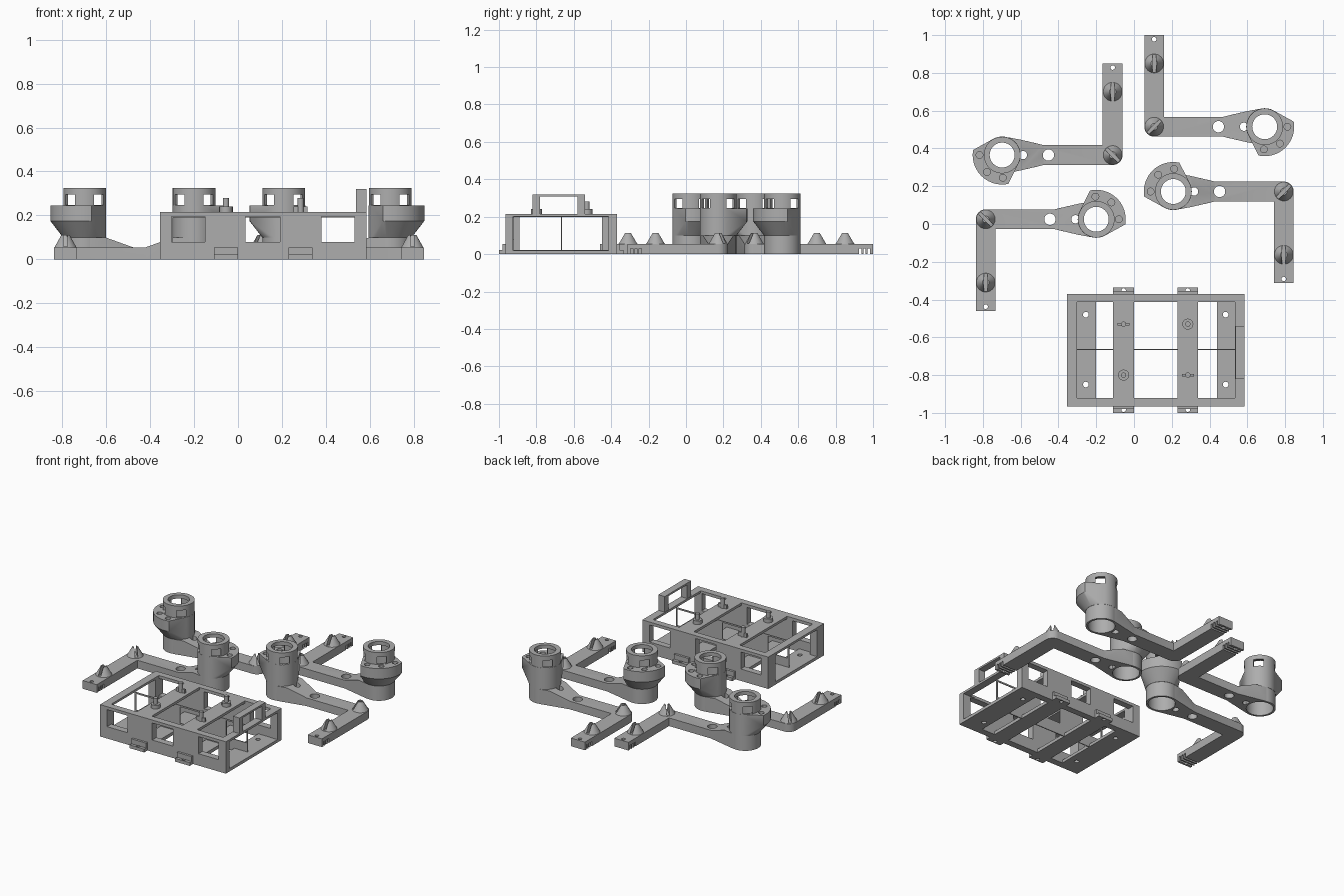
import bpy, bmesh, math
from mathutils import Matrix, Vector

if "Cube" in bpy.data.objects:
    bpy.data.objects.remove(bpy.data.objects["Cube"])

grey = bpy.data.materials.new("plain grey")
grey.diffuse_color = (0.42, 0.42, 0.42, 1)
grey.use_nodes = True
grey.node_tree.nodes["Principled BSDF"].inputs["Base Color"].default_value = grey.diffuse_color


def make(name, bm):
    bmesh.ops.recalc_face_normals(bm, faces=bm.faces)
    me = bpy.data.meshes.new(name)
    bm.to_mesh(me)
    bm.free()
    me.materials.append(grey)
    ob = bpy.data.objects.new(name, me)
    bpy.context.collection.objects.link(ob)
    return ob


def add_box(bm, x0, x1, y0, y1, z0, z1, turn=0, at=(0, 0)):
    m = (Matrix.Translation((*at, 0)) @ Matrix.Rotation(turn, 4, 'Z')
         @ Matrix.Translation(((x0 + x1) / 2, (y0 + y1) / 2, (z0 + z1) / 2))
         @ Matrix.Diagonal((x1 - x0, y1 - y0, z1 - z0, 1)))
    bmesh.ops.create_cube(bm, size=1, matrix=m)


def add_cyl(bm, x, y, r, z0, z1, r2=None, seg=32):
    bmesh.ops.create_cone(bm, cap_ends=True, segments=seg, radius1=r,
                          radius2=r if r2 is None else r2, depth=z1 - z0,
                          matrix=Matrix.Translation((x, y, (z0 + z1) / 2)))


def solid(name, adder, *args, **kw):
    bm = bmesh.new()
    adder(bm, *args, **kw)
    return make(name, bm)


def hull(name, points):
    bm = bmesh.new()
    for p in points:
        bm.verts.new(p)
    res = bmesh.ops.convex_hull(bm, input=bm.verts)
    junk = {e for e in res["geom_interior"] + res["geom_unused"]
            if isinstance(e, bmesh.types.BMVert)}
    bmesh.ops.delete(bm, geom=list(junk), context='VERTS')
    bmesh.ops.dissolve_limit(bm, angle_limit=0.01, verts=bm.verts, edges=bm.edges)
    return make(name, bm)


def combine(ob, others, op):
    """Apply one boolean per helper, then remove the helpers."""
    for o in others:
        mod = ob.modifiers.new("bool", 'BOOLEAN')
        mod.operation, mod.solver, mod.object = op, 'EXACT', o
    dg = bpy.context.evaluated_depsgraph_get()
    me = bpy.data.meshes.new_from_object(ob.evaluated_get(dg))
    ob.modifiers.clear()
    ob.data = me
    for o in others:
        bpy.data.objects.remove(o)
    return ob


def cut_box(*a, **k):
    return solid("cutter", add_box, *a, **k)


def cut_cyl(*a, **k):
    return solid("cutter", add_cyl, *a, **k)


def ring(cx, r, z, a0=0, a1=360, n=40):
    return [(cx + r * math.cos(math.radians(a0 + (a1 - a0) * i / n)),
             r * math.sin(math.radians(a0 + (a1 - a0) * i / n)), z) for i in range(n + (a1 - a0 < 360))]


# ---- Frame: open box with windows, rails, divider, pegs, handle ----
X0, X1, Y0, Y1, H = -0.355, 0.585, -0.965, -0.37, 0.215
MID = -0.665
frame = solid("frame_walls", add_box, X0, X1, Y0, Y1, 0, H)
cuts = [cut_box(-0.302, 0.535, -0.92, -0.413, -0.1, 0.4)]
for a, b in ((-0.302, -0.15), (0.035, 0.19), (0.38, 0.53)):
    cuts.append(cut_box(a, b, -1.1, -0.2, 0.08, 0.195))
cuts.append(cut_box(0.5, 0.7, -0.925, -0.415, 0.02, 0.2))
cuts.append(cut_box(-0.5, -0.28, -0.89, -0.45, 0.02, 0.2))
combine(frame, cuts, 'DIFFERENCE')

# floor strips with screw holes
for name, a, b in (("floor_strip_left", -0.305, -0.2), ("floor_strip_right", 0.44, 0.54)):
    strip = solid(name, add_box, a, b, -0.925, -0.41, 0, 0.02)
    cx = -0.255 if a < 0 else 0.485
    combine(strip, [cut_cyl(cx, y, 0.015, -0.1, 0.1, seg=20) for y in (-0.85, -0.48)], 'DIFFERENCE')

# cross rails at floor and top, mounting tabs, pegs
for i, cx in enumerate((-0.055, 0.285)):
    rail = solid("floor_rail", add_box, cx - 0.055, cx + 0.055, -1.0, -0.335, 0, 0.022)
    combine(rail, [cut_cyl(cx, y, 0.012, -0.1, 0.1, seg=16) for y in (-0.983, -0.352)], 'DIFFERENCE')
    solid("top_rail", add_box, cx - 0.055, cx + 0.055, -0.925, -0.41, 0.198, H)
    for y in (-0.98, -0.355):
        solid("tab_step", add_box, cx - 0.055, cx + 0.055, min(y, MID) if y < MID else -0.375,
              -0.96 if y < MID else y, 0.022, 0.055)
    for j, y in enumerate((-0.80, -0.53)):
        bm = bmesh.new()
        add_cyl(bm, cx, y, 0.014, 0.21, 0.28, seg=20)
        if i == j:
            add_cyl(bm, cx, y, 0.029, 0.21, 0.24, seg=24)
        else:
            add_box(bm, cx - 0.032, cx + 0.032, y - 0.007, y + 0.007, 0.21, 0.24)
        make("peg", bm)

# thin central divider, open at the same windows
divider = solid("divider", add_box, -0.305, 0.54, MID - 0.003, MID + 0.003, 0, 0.2)
combine(divider, [cut_box(a, b, -0.7, -0.6, 0.08, 0.19)
                  for a, b in ((-0.295, -0.15), (0.035, 0.19), (0.38, 0.53))], 'DIFFERENCE')

# upright handle loop on the right wall
handle = solid("handle", add_box, 0.537, X1, -0.82, -0.54, H - 0.005, 0.32)
combine(handle, [cut_box(0.5, 0.7, -0.78, -0.58, 0.215, 0.308)], 'DIFFERENCE')

# ---- Arm: elbow at origin, hub along +x, leg along +y ----
HX, R, W, T = 0.585, 0.097, 0.0525, 0.055
parts = []

# bar, leg, and flared gusset
bar = hull("arm_bar", ring(0, W, 0) + ring(0, W, T)
           + [(HX, s * W, z) for s in (-1, 1) for z in (0, T)])
leg = hull("arm_leg", ring(0, W, 0) + ring(0, W, T)
           + [(s * W, 0.485, z) for s in (-1, 1) for z in (0, T)])
gusset = hull("gusset", [(0.365, s * W, z) for s in (-1, 1) for z in (0, T)]
              + [(0.395, s * 0.06, T) for s in (-1, 1)]
              + [(0.49, s * 0.082, 0.10) for s in (-1, 1)]
              + [(x, s * 0.094, z) for s in (-1, 1) for x in (0.555, HX) for z in (0, 0.10)])
combine(bar, [leg, gusset], 'UNION')
cuts = [cut_cyl(0.34, 0, 0.03, -0.1, 0.2), cut_cyl(0.475, 0, 0.022, -0.1, 0.2),
        cut_cyl(0, 0.463, 0.012, -0.1, 0.2, seg=16), cut_cyl(HX, 0, 0.09, -0.1, 0.4, seg=48)]
cuts += [cut_box(-0.1, 0.1, y, y + 0.013, -0.1, 0.03) for y in (0.41, 0.433, 0.456)]
parts.append(combine(bar, cuts, 'DIFFERENCE'))

# hollow hub: cylinder with ear flange, screw holes and diagonal windows
hub = solid("hub", add_cyl, HX, 0, R, 0, 0.325, seg=48)
arcs = [(x, y, z) for z in (0.175, 0.245) for x, y, _ in ring(HX, 0.156, z, -102, 10, 20)]
ear = hull("ear", arcs + ring(HX, R + 0.001, 0.245) + ring(HX, R + 0.001, 0.10))
combine(hub, [ear], 'UNION')
cuts = [cut_cyl(HX, 0, 0.083, -0.1, 0.3, seg=48), cut_cyl(HX, 0, 0.066, 0.2, 0.5, seg=48)]
for a in (0, -48, -92):
    cuts.append(cut_cyl(HX + 0.12 * math.cos(math.radians(a)), 0.12 * math.sin(math.radians(a)),
                        0.018, 0.2, 0.4, seg=20))
cuts += [cut_box(-0.2, 0.2, -0.03, 0.03, 0.247, 0.295, turn=math.radians(a), at=(HX, 0))
         for a in (45, 135)]
parts.append(combine(hub, cuts, 'DIFFERENCE'))

# slotted cone feet
for name, y, a in (("elbow_cone", 0, 45), ("leg_cone", 0.335, 90)):
    cone = solid(name, add_cyl, 0, y, 0.051, T - 0.002, 0.112, r2=0.018)
    parts.append(combine(cone, [cut_box(-0.1, 0.1, -0.009, 0.009, T + 0.003, 0.3,
                                        turn=math.radians(a), at=(0, y))], 'DIFFERENCE'))

# four mirrored copies of the arm
for tag, x, y, sx, sy in (("back_left", -0.113, 0.365, -1, 1), ("back_right", 0.107, 0.515, 1, 1),
                          ("front_right", 0.793, 0.172, -1, -1), ("front_left", -0.785, 0.025, 1, -1)):
    m = Matrix.Translation((x, y, 0)) @ Matrix.Diagonal((sx, sy, 1, 1))
    for p in parts:
        me = p.data.copy()
        me.transform(m)
        if sx * sy < 0:
            me.flip_normals()
        ob = bpy.data.objects.new(tag + "_" + p.name, me)
        bpy.context.collection.objects.link(ob)
for p in parts:
    bpy.data.objects.remove(p)

# smooth round walls, keep edges sharp
for ob in bpy.context.collection.objects:
    ob.select_set(True)
    bpy.context.view_layer.objects.active = ob
bpy.ops.object.shade_smooth_by_angle(angle=math.radians(25))
